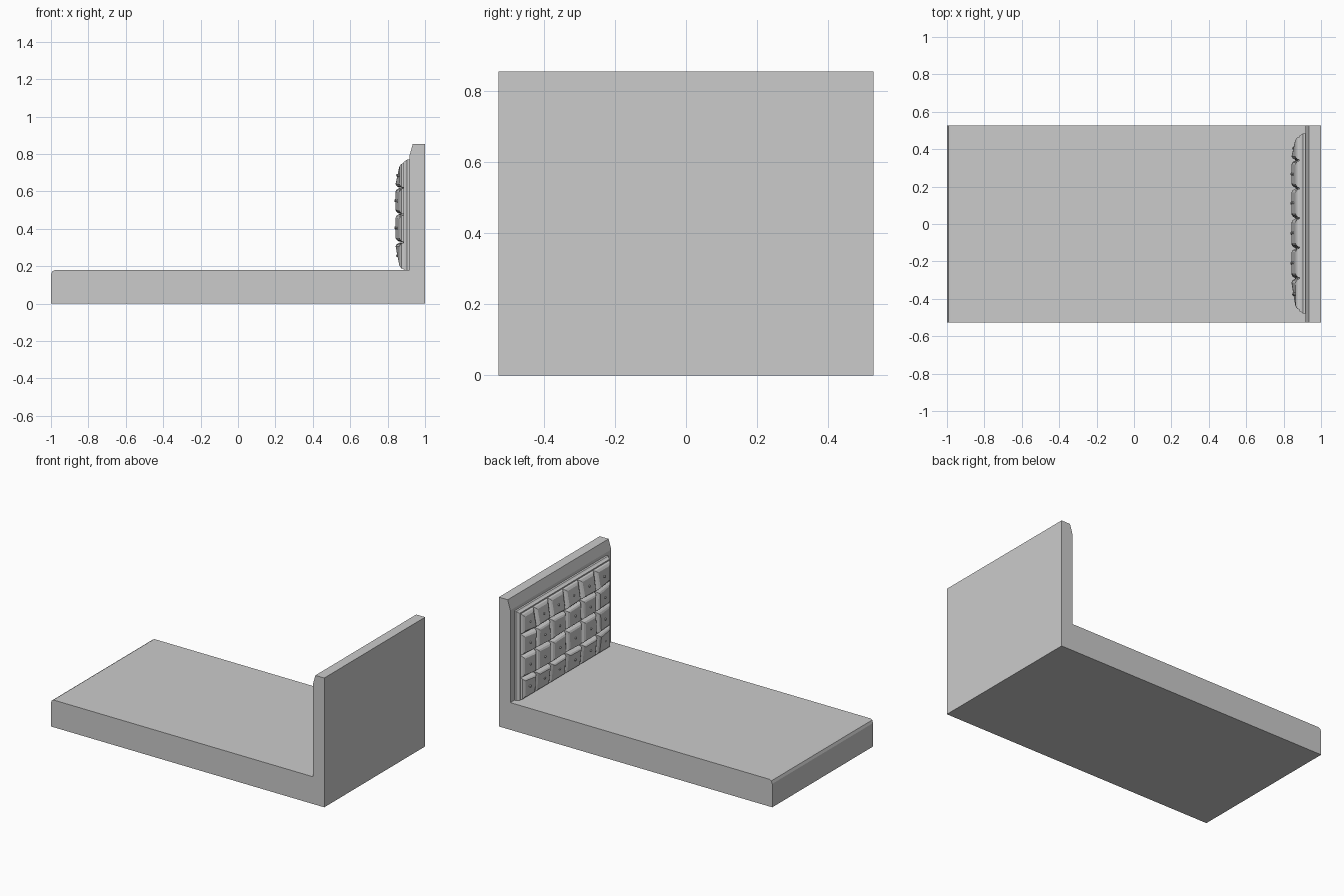
import bpy, bmesh, random
from mathutils import Vector

if "Cube" in bpy.data.objects:
    bpy.data.objects.remove(bpy.data.objects["Cube"])

random.seed(4)


def make_object(name, bm):
    bmesh.ops.recalc_face_normals(bm, faces=bm.faces)
    mesh = bpy.data.meshes.new(name)
    bm.to_mesh(mesh)
    bm.free()
    ob = bpy.data.objects.new(name, mesh)
    bpy.context.collection.objects.link(ob)
    return ob


def loft(bm, rings):
    """Skin a stack of equal-length rings and cap both ends."""
    loops = [[bm.verts.new(p) for p in r] for r in rings]
    n = len(loops[0])
    for a, b in zip(loops, loops[1:]):
        for i in range(n):
            j = (i + 1) % n
            bm.faces.new((a[i], a[j], b[j], b[i]))
    bm.faces.new(loops[0])
    bm.faces.new(loops[-1])


# Bed base and headboard: one L-shaped profile extruded across the width
W = 0.527
profile = [(-1, 0), (1, 0), (1, 0.855), (0.935, 0.855), (0.916, 0.79),
           (0.916, 0.18), (-0.98, 0.18), (-0.993, 0.173), (-1, 0.155)]
bm = bmesh.new()
loft(bm, [[(x, y, z) for x, z in profile] for y in (-W, W)])
make_object("bed_frame", bm)


# Backing panel behind the cushions, with a stepped rim
def rect(x, inset):
    y0, y1, z0, z1 = -0.478 + inset, 0.485 - inset, 0.178 + inset * 0.3, 0.77 - inset
    return [(x, y0, z0), (x, y1, z0), (x, y1, z1), (x, y0, z1)]


bm = bmesh.new()
loft(bm, [rect(0.918, 0), rect(0.903, 0), rect(0.895, 0.007), rect(0.885, 0.012)])
make_object("cushion_backing", bm)

# Tufted cushions: 6 x 4 pads on a slightly uneven lattice of seams
ys = [-0.46, -0.29, -0.13, 0.03, 0.19, 0.34, 0.468]
zs = [0.183, 0.33, 0.48, 0.62, 0.752]
NC, NR = len(ys) - 1, len(zs) - 1


def node(i, j):
    dy = random.uniform(-0.006, 0.006) if 0 < i < NC else 0
    dz = random.uniform(-0.005, 0.005) if 0 < j < NR else 0
    if j == 0 and 0 < i < NC:
        dy -= 0.015
    return Vector((0, ys[i] + dy, zs[j] + dz))


lattice = [[node(i, j) for j in range(NR + 1)] for i in range(NC + 1)]
pads, buttons = bmesh.new(), bmesh.new()
for i in range(NC):
    for j in range(NR):
        ids = [(i, j), (i + 1, j), (i + 1, j + 1), (i, j + 1)]
        pts = [lattice[a][b] for a, b in ids]
        mid = sum(pts, Vector()) / 4
        # outer edges of the panel are thinner, so border pads slope away
        edge = [0.024 if a in (0, NC) or b in (0, NR) else 0 for a, b in ids]
        rings = []
        for x, shrink, slope in ((0.892, 0.0, 0), (0.882, 0.04, 0), (0.861, 0.08, 0.5),
                                 (0.849, 0.17, 0.8), (0.843, 0.30, 0.8)):
            ring = []
            for p, e in zip(pts, edge):
                q = p.lerp(mid, shrink)
                q.x = x + e * slope
                ring.append(q)
            rings.append(ring)
        loft(pads, rings)
        # small button at the centre of each pad
        bx = 0.841 + sum(edge) * 0.2
        loft(buttons, [[(x, mid.y + r * c, mid.z + r * s) for c, s in
                        ((1, 0), (.7, .7), (0, 1), (-.7, .7), (-1, 0), (-.7, -.7), (0, -1), (.7, -.7))]
                       for x, r in ((bx + 0.01, 0.007), (bx - 0.001, 0.007), (bx - 0.005, 0.003))])
make_object("tufted_cushions", pads)
make_object("cushion_buttons", buttons)
